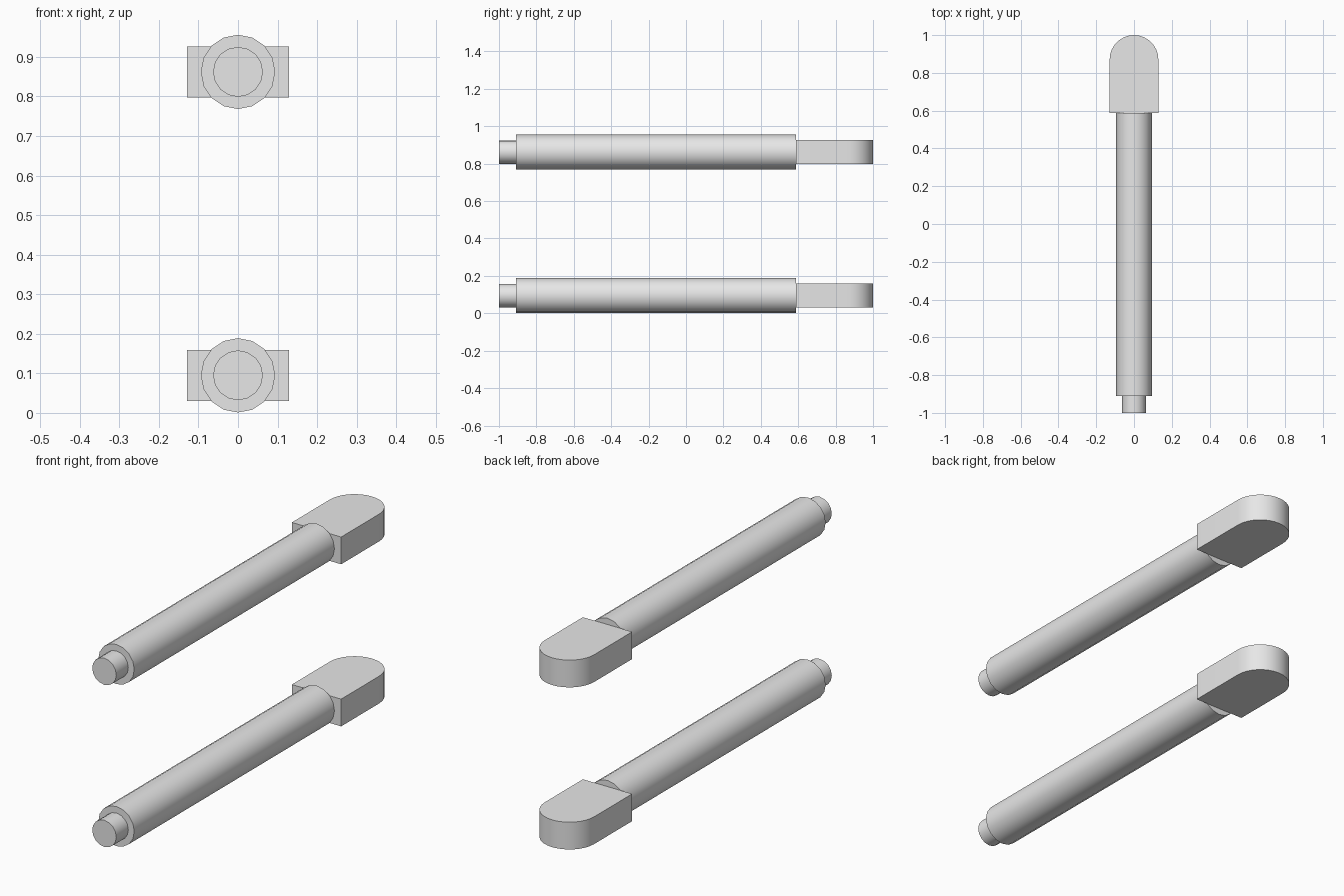
import bpy, bmesh, math
from mathutils import Vector

cube = bpy.data.objects.get("Cube")
if cube:
    bpy.data.objects.remove(cube, do_unlink=True)

# Single grey material
grey = bpy.data.materials.new("light_grey")
grey.use_nodes = True
colour = (0.8, 0.8, 0.8, 1)
grey.diffuse_color = colour
grey.node_tree.nodes["Principled BSDF"].inputs["Base Color"].default_value = colour


def extrude_outline(name, outline, offset):
    """Solid made by pushing a closed outline along an offset."""
    bm = bmesh.new()
    base = bm.faces.new([bm.verts.new(p) for p in outline])
    result = bmesh.ops.extrude_face_region(bm, geom=[base], use_keep_orig=True)
    moved = [v for v in result["geom"] if isinstance(v, bmesh.types.BMVert)]
    bmesh.ops.translate(bm, verts=moved, vec=Vector(offset))
    bmesh.ops.recalc_face_normals(bm, faces=bm.faces)
    mesh = bpy.data.meshes.new(name)
    bm.to_mesh(mesh)
    bm.free()
    mesh.materials.append(grey)
    obj = bpy.data.objects.new(name, mesh)
    bpy.context.collection.objects.link(obj)
    bpy.ops.object.select_all(action="DESELECT")
    obj.select_set(True)
    bpy.context.view_layer.objects.active = obj
    bpy.ops.object.shade_smooth_by_angle(angle=math.radians(35))


def rod(name, radius, y0, y1, z, sides=16):
    """Cylinder lying along y."""
    angles = [math.tau * i / sides for i in range(sides)]
    ring = [(radius * math.cos(a), y0, z + radius * math.sin(a)) for a in angles]
    extrude_outline(name, ring, (0, y1 - y0, 0))


def rounded_head(name, half_width, y0, y1, z, thickness, steps=16):
    """Flat block with a half-round back end."""
    low = z - thickness / 2
    centre = y1 - half_width
    outline = [(-half_width, y0, low), (half_width, y0, low)]
    for i in range(steps + 1):
        a = math.pi * i / steps
        outline.append((half_width * math.cos(a), centre + half_width * math.sin(a), low))
    extrude_outline(name, outline, (0, 0, thickness))


# Two identical pins, one above the other
for label, z in (("lower", 0.095), ("upper", 0.862)):
    rod(label + "_shaft", 0.094, -0.91, 0.587, z)
    rod(label + "_tip", 0.063, -1.0, -0.91, z)
    rounded_head(label + "_head", 0.129, 0.587, 1.0, z, 0.129)
